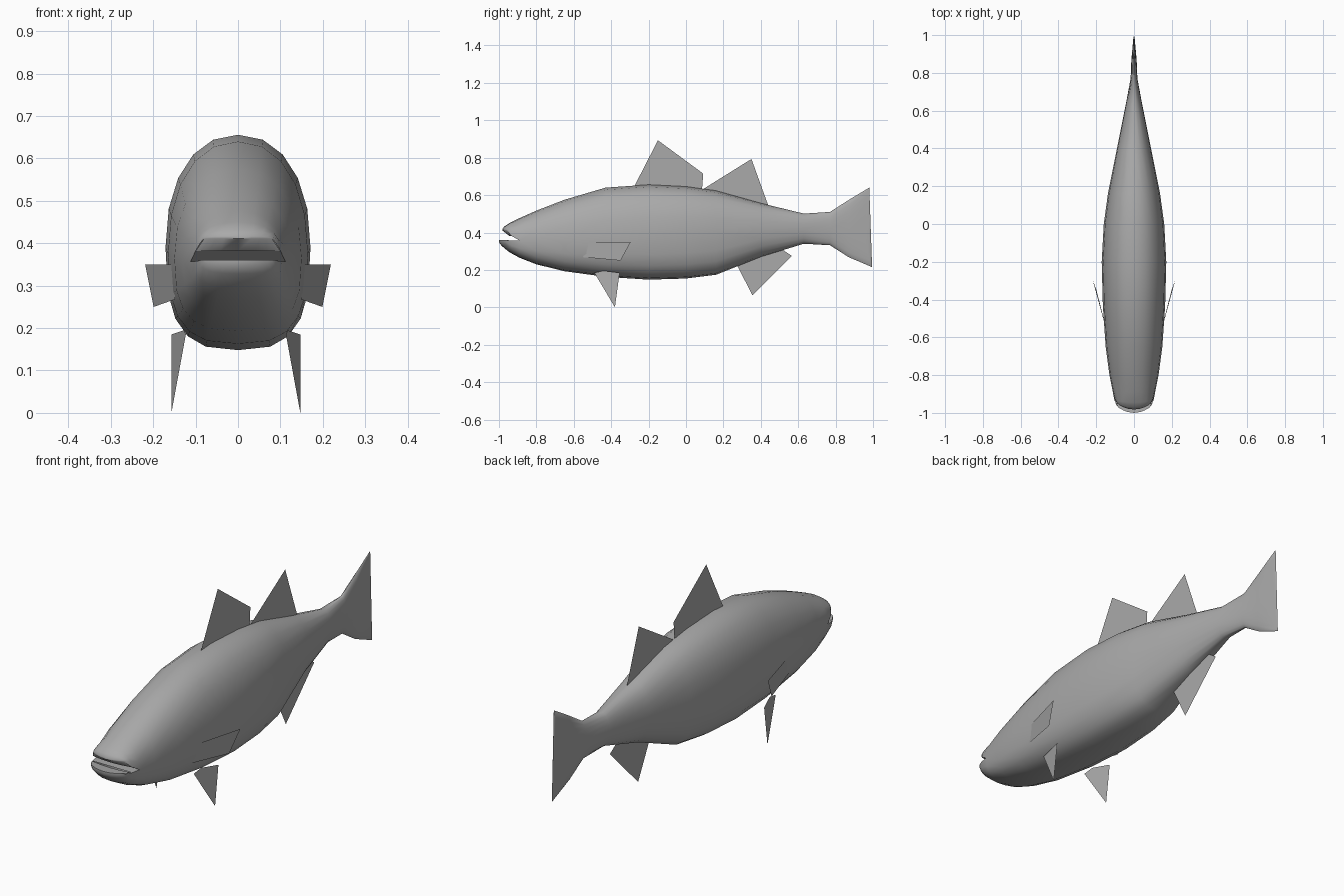
import bpy, bmesh, math

if "Cube" in bpy.data.objects:
    bpy.data.objects.remove(bpy.data.objects["Cube"])

grey = bpy.data.materials.new("fish grey")
grey.diffuse_color = (0.4, 0.4, 0.4, 1)
grey.use_nodes = True
grey.node_tree.nodes["Principled BSDF"].inputs["Base Color"].default_value = grey.diffuse_color
HALF = 10  # segments in each half ring


def finish(bm, name, smooth):
    bmesh.ops.remove_doubles(bm, verts=bm.verts, dist=0.0002)
    if smooth:
        bmesh.ops.recalc_face_normals(bm, faces=bm.faces)
    me = bpy.data.meshes.new(name)
    bm.to_mesh(me)
    bm.free()
    me.materials.append(grey)
    ob = bpy.data.objects.new(name, me)
    bpy.context.collection.objects.link(ob)
    if smooth:
        bpy.context.view_layer.objects.active = ob
        ob.select_set(True)
        bpy.ops.object.shade_smooth_by_angle(angle=math.radians(50))
        ob.select_set(False)


def arc(bm, y, w, mid, edge, power, curve=0.0, tail=0.0):
    """Half ring from +x over (or under) to -x."""
    verts = []
    for i in range(HALF + 1):
        t = math.pi * i / HALF
        c, s = math.cos(t), max(math.sin(t), 0)
        x = w * math.copysign(abs(c) ** (2 / power), c)
        dz = (edge - mid) * s ** (2 / power)
        yy = y + curve * (x / w) ** 2 + tail * (dz / (edge - mid)) ** 2
        verts.append(bm.verts.new((x, yy, mid + dz)))
    return verts


def skin(bm, a, b):
    for i in range(len(a) - 1):
        bm.faces.new((a[i], a[i + 1], b[i + 1], b[i]))


# Body and tail: y, half width, middle z, bottom z, top z
stations = [
    (-0.89, 0.112, 0.357, 0.265, 0.477), (-0.80, 0.130, 0.360, 0.230, 0.517),
    (-0.65, 0.150, 0.365, 0.193, 0.575), (-0.43, 0.165, 0.375, 0.163, 0.640),
    (-0.20, 0.171, 0.390, 0.148, 0.656), (0.00, 0.160, 0.400, 0.154, 0.646),
    (0.16, 0.138, 0.405, 0.174, 0.624), (0.40, 0.090, 0.415, 0.270, 0.557),
    (0.63, 0.044, 0.420, 0.340, 0.501), (0.77, 0.018, 0.420, 0.332, 0.510),
    (0.87, 0.014, 0.420, 0.268, 0.574), (0.955, 0.006, 0.420, 0.215, 0.640)]
bm = bmesh.new()
last = None
for y, w, mid, lo, hi in stations:
    end = y > 0.95
    p = 2.9 if y < 0.3 else 2.2
    rings = (arc(bm, y, w, mid, hi, 2.2, tail=0.025 * end),
             arc(bm, y, w, mid, lo, p, tail=0.04 * end))
    if last:
        for a, b in zip(last, rings):
            skin(bm, a, b)
    last = rings
for i in range(HALF):  # trailing edge of the tail
    bm.faces.new((last[0][i], last[0][i + 1], last[1][i + 1], last[1][i]))

# Jaws: open mouth in front of the first body ring
upper = [(-0.89, 0.112, 0.357, 0.477, 0, 2.2), (-0.945, 0.100, 0.382, 0.450, 0.012, 2.4),
         (-0.972, 0.088, 0.402, 0.432, 0.022, 2.6), (-0.982, 0.080, 0.411, 0.417, 0.025, 2.6)]
lower = [(-0.89, 0.112, 0.357, 0.265, 0, 2.9), (-0.945, 0.104, 0.357, 0.295, 0.012, 2.8),
         (-0.985, 0.092, 0.359, 0.328, 0.025, 2.6), (-1.0, 0.084, 0.361, 0.348, 0.03, 2.6)]
for jaw in (upper, lower):
    prev = None
    for y, w, mid, edge, curve, p in jaw:
        ring = arc(bm, y, w, mid, edge, p, curve)
        if prev:
            skin(bm, prev, ring)
            if y == jaw[-1][0]:  # curved lip and mouth lining
                lip = [bm.verts.new((v.co.x, v.co.y, mid)) for v in ring]
                skin(bm, ring, lip)
                inner = [bm.verts.new((v.co.x, -0.945 + 0.012 * (v.co.x / w) ** 2, jaw[1][2]))
                         for v in lip]
                for v in inner:
                    v.co.x *= jaw[1][1] / w
                skin(bm, lip, inner)
            elif prev_y == jaw[0][0]:
                bm.faces.new((prev[0], prev[-1], ring[-1], ring[0]))
        prev, prev_y = ring, y
finish(bm, "body", True)


# Flat fins
def fin(name, pts):
    bm = bmesh.new()
    bm.faces.new([bm.verts.new(p) for p in pts])
    finish(bm, name, False)


fin("front_dorsal_fin", [(0, -0.28, 0.64), (0, -0.15, 0.893), (0, 0.092, 0.715), (0, 0.085, 0.62)])
fin("rear_dorsal_fin", [(0, 0.08, 0.625), (0, 0.35, 0.793), (0, 0.445, 0.53)])
fin("anal_fin", [(0, 0.26, 0.25), (0, 0.355, 0.065), (0, 0.565, 0.275), (0, 0.50, 0.32)])
for side, s in (("right", 1), ("left", -1)):
    fin(side + "_pectoral_fin", [(s * 0.155, -0.53, 0.35), (s * 0.219, -0.295, 0.35),
                                 (s * 0.199, -0.35, 0.25), (s * 0.148, -0.55, 0.268)])
    fin(side + "_pelvic_fin", [(s * 0.118 - 0.005, -0.49, 0.185), (s * 0.152 - 0.005, -0.38, 0.0),
                               (s * 0.152 - 0.005, -0.355, 0.185), (s * 0.122 - 0.005, -0.44, 0.195)])
